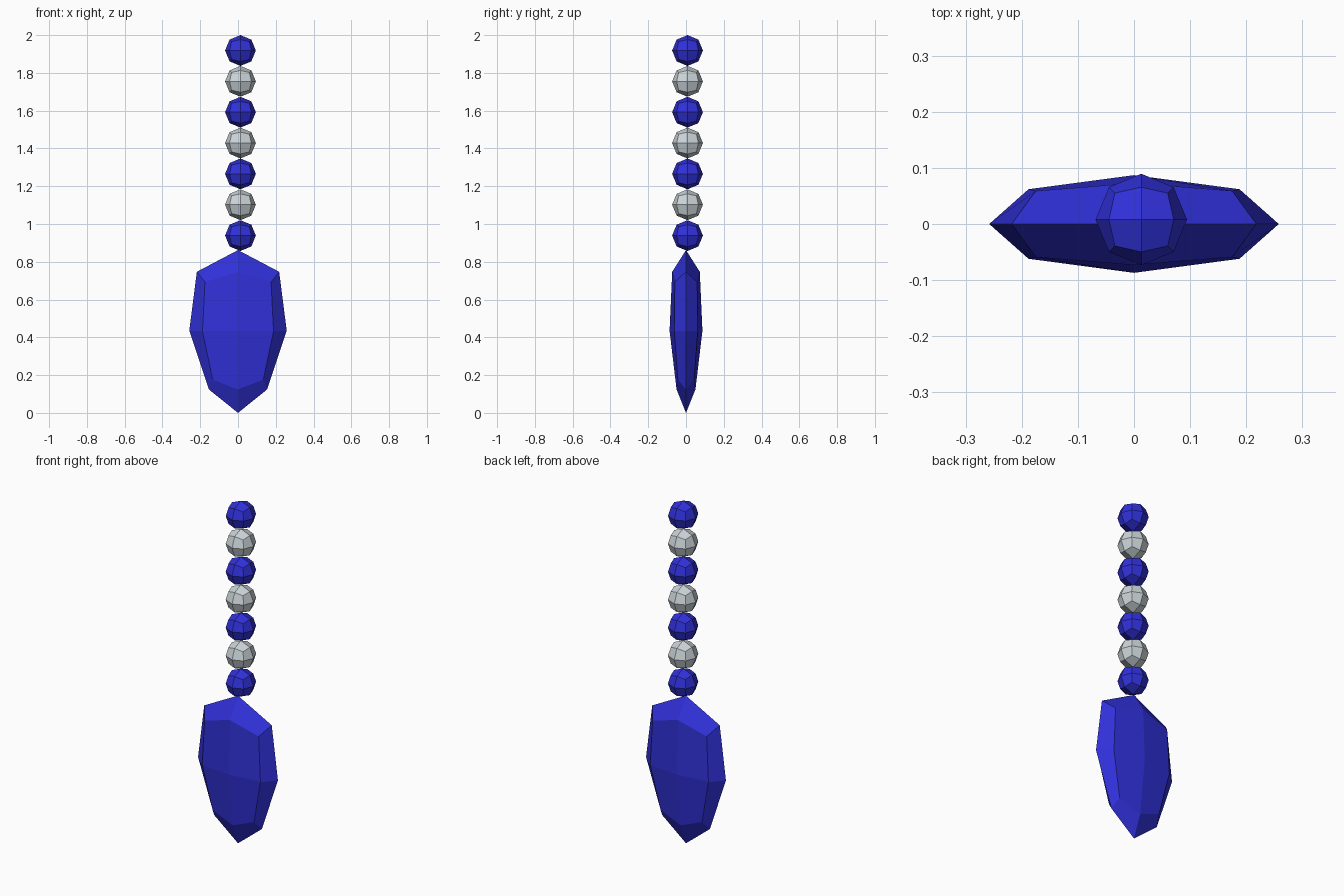
import bpy, bmesh

if "Cube" in bpy.data.objects:
    bpy.data.objects.remove(bpy.data.objects["Cube"])


def make_material(name, color):
    mat = bpy.data.materials.new(name)
    mat.diffuse_color = (*color, 1.0)
    mat.use_nodes = True
    mat.node_tree.nodes["Principled BSDF"].inputs["Base Color"].default_value = mat.diffuse_color
    return mat


blue = make_material("deep blue", (0.030, 0.030, 0.70))
silver = make_material("silver grey", (0.60, 0.66, 0.69))


def subdivided_cube(name, place, mat, location=(0, 0, 0)):
    """24-quad cube; place() maps each (-1, 0, 1) grid point to its position."""
    bm = bmesh.new()
    bmesh.ops.create_cube(bm, size=2)
    bmesh.ops.subdivide_edges(bm, edges=bm.edges[:], cuts=1, use_grid_fill=True)
    for v in bm.verts:
        v.co = place(*(round(c) for c in v.co))
    bmesh.ops.recalc_face_normals(bm, faces=bm.faces[:])
    mesh = bpy.data.meshes.new(name)
    bm.to_mesh(mesh)
    bm.free()
    mesh.materials.append(mat)
    obj = bpy.data.objects.new(name, mesh)
    obj.location = location
    bpy.context.collection.objects.link(obj)
    return obj


# Faceted pendant: each row holds the tip height, then
# side (x, z), front (y, z) and corner (x, y, z) positions
ROWS = {
    1: (0.862, (0.218, 0.747), (0.073, 0.747), (0.175, 0.059, 0.693)),
    0: (None, (0.258, 0.435), (0.087, 0.435), (0.188, 0.062, 0.432)),
    -1: (0.0, (0.154, 0.124), (0.050, 0.124), (0.134, 0.043, 0.176)),
}


def pendant_point(i, j, k):
    tip, side, front, corner = ROWS[k]
    if i and j:
        return (i * corner[0], j * corner[1], corner[2])
    if i:
        return (i * side[0], 0, side[1])
    if j:
        return (0, j * front[0], front[1])
    return (0, 0, tip)


subdivided_cube("pendant", pendant_point, blue)

# String of alternating round beads
RADIUS = 0.0815


def bead_point(i, j, k):
    s = RADIUS / (i * i + j * j + k * k) ** 0.5
    return (i * s, j * s, k * s)


for n in range(7):
    subdivided_cube(f"bead_{n + 1}", bead_point, silver if n % 2 else blue,
                    (0.013, 0.008, 1.9185 - n * 0.1633))
